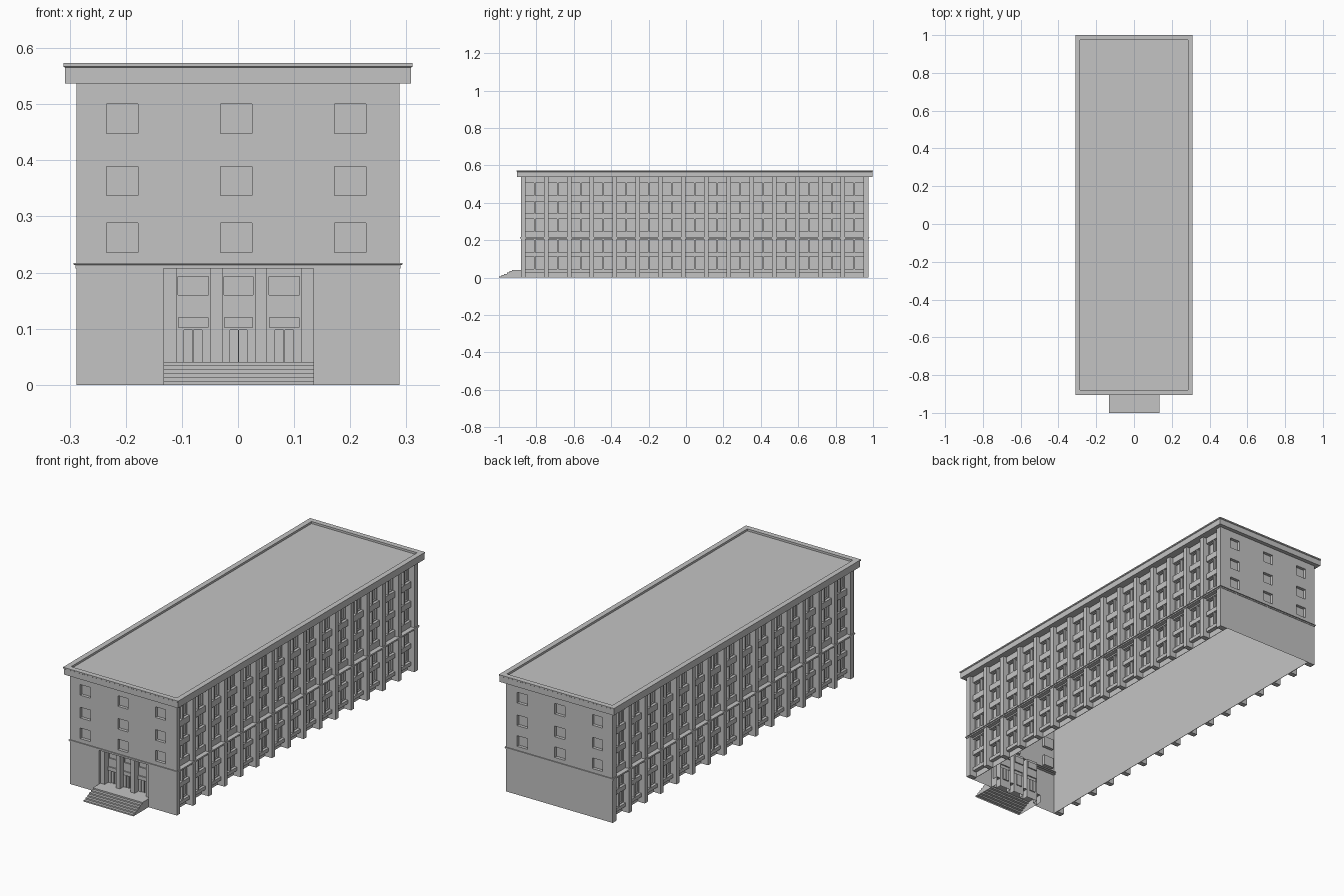
import bpy
import bmesh
from mathutils import Matrix, Vector

default = bpy.data.objects.get("Cube")
if default:
    bpy.data.objects.remove(default, do_unlink=True)

stone = bpy.data.materials.new("light_grey_stone")
stone.use_nodes = True
GREY = (0.55, 0.55, 0.55, 1)
stone.diffuse_color = GREY
stone.node_tree.nodes["Principled BSDF"].inputs["Base Color"].default_value = GREY

# Overall dimensions
CY, HX, HY = 0.047, 0.288, 0.93
FRONT, BACK = CY - HY, CY + HY
EAVE = 0.537
BAYS, PITCH, FIRST = 15, 0.122, -0.808


def finish(name, bm, mirror=False, normals=True):
    if normals:
        bmesh.ops.recalc_face_normals(bm, faces=bm.faces)
    mesh = bpy.data.meshes.new(name)
    bm.to_mesh(mesh)
    bm.free()
    mesh.materials.append(stone)
    obj = bpy.data.objects.new(name, mesh)
    bpy.context.collection.objects.link(obj)
    if mirror:
        mod = obj.modifiers.new("Mirror", 'MIRROR')
        mod.use_mirror_merge = False
    return obj


def box(bm, xs, ys, zs):
    lo, hi = Vector((xs[0], ys[0], zs[0])), Vector((xs[1], ys[1], zs[1]))
    size = hi - lo
    bmesh.ops.create_cube(bm, size=1, matrix=Matrix.Translation((lo + hi) / 2)
                          @ Matrix.Diagonal((*size, 1)))


def rings(name, profile, cap_top=False):
    """Loft rectangles of (overhang beyond the walls, height)."""
    bm = bmesh.new()
    loops = []
    for out, z in profile:
        x, y = HX + out, HY + out
        loops.append([bm.verts.new((sx * x, CY + sy * y, z))
                      for sx, sy in ((-1, -1), (1, -1), (1, 1), (-1, 1))])
    for a, b in zip(loops, loops[1:]):
        for i in range(4):
            j = (i + 1) % 4
            bm.faces.new((a[i], a[j], b[j], b[i]))
    if cap_top:
        bm.faces.new(loops[-1])
    return finish(name, bm, normals=False)


def relief(name, rects, y, inward):
    """Wall in the xz plane; each rect (x0, x1, z0, z1, depth) is set back."""
    us = sorted({-HX, HX} | {u for r in rects for u in r[:2]})
    zs = sorted({0, EAVE} | {z for r in rects for z in r[2:4]})

    def depth(i, k):
        u, z = (us[i] + us[i + 1]) / 2, (zs[k] + zs[k + 1]) / 2
        d = 0
        for x0, x1, z0, z1, rd in rects:
            if x0 < u < x1 and z0 < z < z1:
                d = rd
        return d

    bm = bmesh.new()

    def quad(*pts):
        bm.faces.new([bm.verts.new((u, y + inward * d, z)) for u, d, z in pts])

    for i in range(len(us) - 1):
        for k in range(len(zs) - 1):
            d, u0, u1, z0, z1 = depth(i, k), us[i], us[i + 1], zs[k], zs[k + 1]
            quad((u0, d, z0), (u1, d, z0), (u1, d, z1), (u0, d, z1))
            if i + 2 < len(us) and depth(i + 1, k) != d:
                e = depth(i + 1, k)
                quad((u1, d, z0), (u1, e, z0), (u1, e, z1), (u1, d, z1))
            if k + 2 < len(zs) and depth(i, k + 1) != d:
                e = depth(i, k + 1)
                quad((u0, d, z1), (u1, d, z1), (u1, e, z1), (u0, e, z1))
    bmesh.ops.remove_doubles(bm, verts=bm.verts, dist=0.00005)
    return finish(name, bm)


# End walls with nine windows; the front one also has the entrance
end_windows = [(x - 0.028, x + 0.028, z, z + 0.052, 0.015)
               for x in (-0.206, -0.003, 0.2) for z in (0.236, 0.337, 0.448)]
entrance = [(-0.133, 0.135, 0, 0.207, 0.012)]
for x0, x1 in ((-0.11, -0.05), (-0.028, 0.03), (0.052, 0.113)):
    mid = (x0 + x1) / 2
    entrance += [
        (x0, x1, 0, 0.207, 0.04),
        (x0 + 0.003, x1 - 0.003, 0.16, 0.193, 0.046),      # transom window
        (x0 + 0.003, x1 - 0.003, 0.102, 0.12, 0.034),      # panel over door
        (x0 + 0.014, mid - 0.001, 0.04, 0.098, 0.046),     # door leaves
        (mid + 0.001, x1 - 0.014, 0.04, 0.098, 0.046),
    ]
relief("front_wall", end_windows + entrance, FRONT, 1)
relief("back_wall", end_windows, BACK, -1)

# Long side walls: glazing sheet behind spandrels, piers and window frames
rows = [(0.045, 0.113), (0.135, 0.2), (0.247, 0.314), (0.342, 0.408), (0.438, 0.506)]
bm = bmesh.new()
box(bm, (0.248, 0.25), (FRONT, BACK), (0, EAVE))
finish("side_glazing", bm, mirror=True)

bm = bmesh.new()
tops = [0.028] + [r[1] for r in rows]
sills = [r[0] for r in rows] + [EAVE]
for z0, z1 in zip(tops, sills):
    box(bm, (0.25, 0.27), (FRONT + 0.001, BACK - 0.001), (z0, z1))
finish("side_spandrels", bm, mirror=True)

bm = bmesh.new()
for i in range(BAYS + 1):
    y = FIRST + (i - 0.5) * PITCH
    y0 = FRONT + 0.0005 if i == 0 else y - 0.012
    y1 = BACK - 0.0005 if i == BAYS else y + 0.012
    box(bm, (0.25, HX), (y0, y1), (0, EAVE))
finish("side_piers", bm, mirror=True)

bm = bmesh.new()
BAR = 0.004
for i in range(BAYS):
    y = FIRST + i * PITCH
    for z0, z1 in rows:
        box(bm, (0.25, 0.268), (y - 0.004, y + 0.004), (z0, z1))
        for a, b in ((y - 0.049, y - 0.004), (y + 0.004, y + 0.049)):
            box(bm, (0.25, 0.257), (a, a + BAR), (z0, z1))
            box(bm, (0.25, 0.257), (b - BAR, b), (z0, z1))
            box(bm, (0.25, 0.257), (a + BAR, b - BAR), (z0, z0 + BAR))
            box(bm, (0.25, 0.257), (a + BAR, b - BAR), (z1 - BAR, z1))
finish("side_window_frames", bm, mirror=True)

# Belt course around the building
rings("belt_course", [(-0.018, 0.207), (0.002, 0.207), (0.002, 0.213),
                      (0.005, 0.214), (0.005, 0.217), (-0.018, 0.217)])

# Cornice with parapet rim and sunken roof
rings("cornice_and_roof", [(-0.038, EAVE), (0.02, EAVE), (0.02, 0.565), (0.023, 0.567),
                           (0.023, 0.573), (-0.003, 0.573), (-0.003, 0.563)], cap_top=True)

# Entrance stairs: stepped profile swept across the doorway, open underneath
STEPS, TOP, RUN = 6, 0.041, 0.07
profile = []
for i in range(STEPS):
    y = -1 + i * RUN / (STEPS - 1)
    profile += [(y, i * TOP / STEPS), (y, (i + 1) * TOP / STEPS)]
profile.append((FRONT + 0.04, TOP))
bm = bmesh.new()
left, right = [[bm.verts.new((x, y, z)) for y, z in profile + [(FRONT + 0.04, 0)]]
               for x in (-0.133, 0.135)]
bm.faces.new(left)
bm.faces.new(right)
for i in range(len(profile) - 1):
    bm.faces.new((left[i], right[i], right[i + 1], left[i + 1]))
finish("entrance_stairs", bm)
